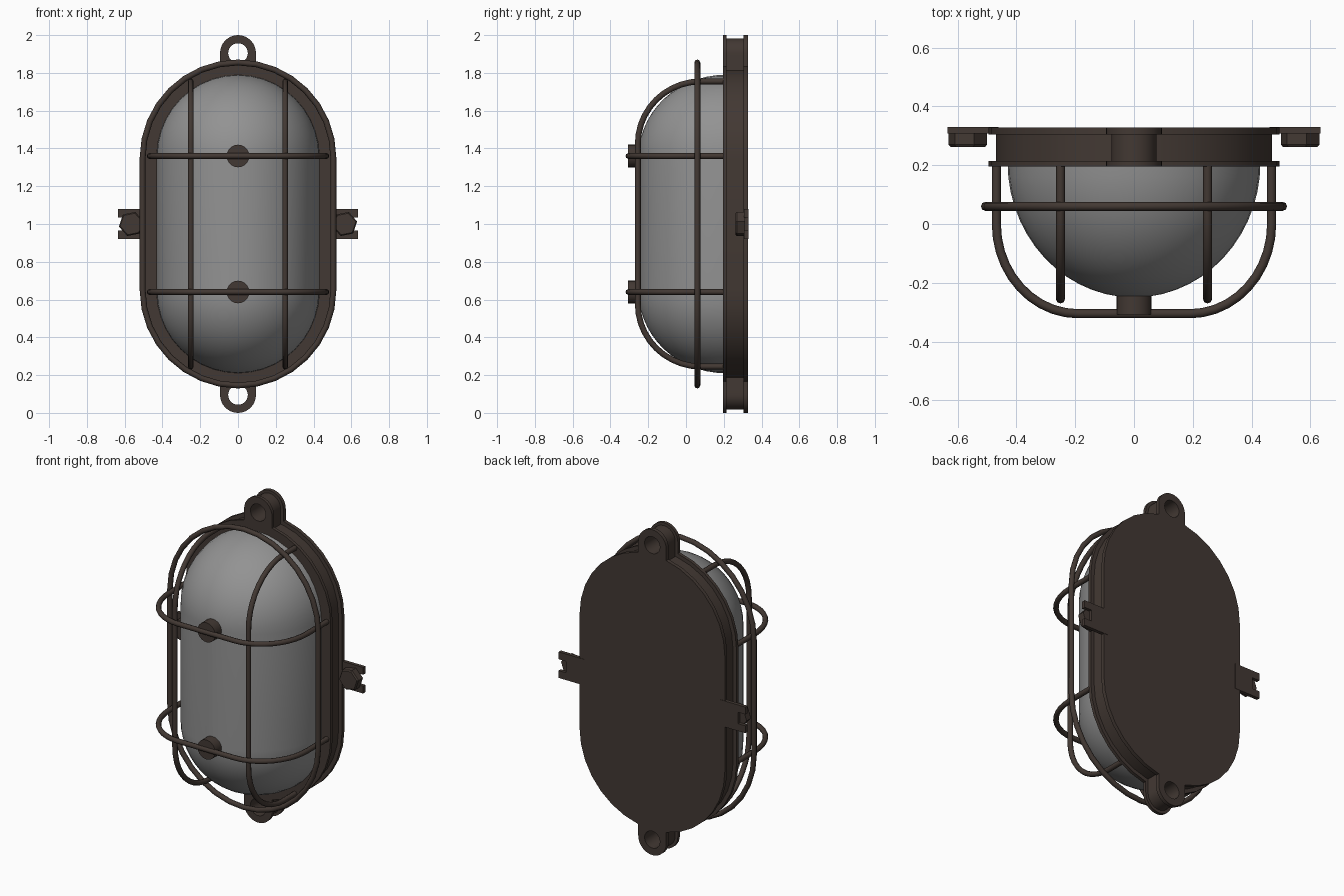
import bpy, bmesh
from math import sin, cos, pi, radians

if "Cube" in bpy.data.objects:
    bpy.data.objects.remove(bpy.data.objects["Cube"])


def material(name, rgb):
    m = bpy.data.materials.new(name)
    m.diffuse_color = (*rgb, 1)
    m.use_nodes = True
    m.node_tree.nodes["Principled BSDF"].inputs["Base Color"].default_value = m.diffuse_color
    return m


METAL = material("dark brown metal", (0.055, 0.040, 0.033))
GLASS = material("grey glass", (0.29, 0.29, 0.29))


def loft(name, loops, mat, closed=False, smooth=35):
    """Skin equal-length loops of 3D points; cap the ends or join them up."""
    bm = bmesh.new()
    rings = [[bm.verts.new(p) for p in loop] for loop in loops]
    n = len(rings[0])
    pairs = list(zip(rings, rings[1:]))
    if closed:
        pairs.append((rings[-1], rings[0]))
    else:
        bm.faces.new(rings[0])
        bm.faces.new(rings[-1])
    for a, b in pairs:
        for i in range(n):
            j = (i + 1) % n
            bm.faces.new((a[i], a[j], b[j], b[i]))
    bmesh.ops.recalc_face_normals(bm, faces=bm.faces)
    me = bpy.data.meshes.new(name)
    bm.to_mesh(me)
    bm.free()
    me.materials.append(mat)
    me.shade_smooth()
    me.set_sharp_from_angle(angle=radians(smooth))
    ob = bpy.data.objects.new(name, me)
    bpy.context.collection.objects.link(ob)
    return ob


def stadium(r, y, half=0.35, n=16):
    """Upright pill outline centred on z = 1."""
    pts = []
    for base, off in ((0, half), (pi, -half)):
        for i in range(n + 1):
            a = base + pi * i / n
            pts.append((r * cos(a), y, 1 + off + r * sin(a)))
    return pts


def circle(cx, cz, r, y, n, turn=0):
    return [(cx + r * cos(turn + 2 * pi * i / n), y,
             cz + r * sin(turn + 2 * pi * i / n)) for i in range(n)]


def wire(name, pts, cyclic=False):
    """Round bar along a path, turned into a mesh."""
    cu = bpy.data.curves.new(name, 'CURVE')
    cu.dimensions = '3D'
    cu.bevel_depth = 0.0155
    cu.bevel_resolution = 2
    cu.use_fill_caps = True
    sp = cu.splines.new('POLY')
    sp.points.add(len(pts) - 1)
    for p, co in zip(sp.points, pts):
        p.co = (*co, 1)
    sp.use_cyclic_u = cyclic
    cu.materials.append(METAL)
    ob = bpy.data.objects.new(name, cu)
    bpy.context.collection.objects.link(ob)
    bpy.ops.object.select_all(action='DESELECT')
    ob.select_set(True)
    bpy.context.view_layer.objects.active = ob
    bpy.ops.object.convert(target='MESH')
    return ob


# Housing: recessed wall between a front flange and a back plate
housing = [(0.432, 0.213), (0.432, 0.195), (0.494, 0.195), (0.494, 0.215),
           (0.47, 0.215), (0.47, 0.305), (0.494, 0.305), (0.494, 0.328)]
loft("housing", [stadium(r, y) for r, y in housing], METAL)

# Glass dome: pill outline shrinking along a quarter ellipse
N = 14
dome = [(max(0.43 * cos(pi / 2 * i / N), 0.002), 0.21 - 0.46 * sin(pi / 2 * i / N))
        for i in range(N + 1)]
loft("glass_dome", [stadium(r, y, 0.36, 20) for r, y in dome], GLASS, smooth=50)


# Hanging lugs at top and bottom, with the same rims as the housing
def lug_outline(r, y, side, n=32):
    pts = []
    for i in range(n):
        c, s = cos(2 * pi * i / n), sin(2 * pi * i / n)
        if s < -1e-6:
            m = max(abs(c), abs(s))
            c, s = c / m, s / m * 0.1 / r
        pts.append((r * c, y, 1 + side * (0.905 + r * s)))
    return pts


def lug_hole(y, side, n=32):
    return [(0.052 * cos(2 * pi * i / n), y, 1 + side * (0.905 + 0.052 * sin(2 * pi * i / n)))
            for i in range(n)]


lug = [(0.095, 0.195), (0.095, 0.215), (0.077, 0.215),
       (0.077, 0.305), (0.095, 0.305), (0.095, 0.328)]
for label, side in (("top", 1), ("bottom", -1)):
    loops = [lug_outline(r, y, side) for r, y in lug]
    loops += [lug_hole(0.328, side), lug_hole(0.195, side)]
    loft(label + "_lug", loops, METAL, closed=True)

# Slotted side tabs with hexagonal bolts
tab = [(0.46, -0.08), (0.635, -0.08), (0.635, -0.035), (0.585, -0.035),
       (0.585, 0.035), (0.635, 0.035), (0.635, 0.08), (0.46, 0.08)]
for label, side in (("right", 1), ("left", -1)):
    loft(label + "_tab", [[(side * x, y, 1 + z) for x, z in tab]
                          for y in (0.308, 0.33)], METAL)
    bolt = [(0.067, 0.312), (0.067, 0.27), (0.06, 0.262)]
    loft(label + "_bolt", [circle(side * 0.565, 1, r, y, 6, 0.2)
                           for r, y in bolt], METAL, smooth=20)

# Cage ring around the dome
wire("cage_ring", stadium(0.505, 0.06), cyclic=True)

# Upright cage bars
A = 10
arc = [pi / 2 * i / A for i in range(A + 1)]
half = [(0.2, 0.755)] + [(0.08 - 0.335 * sin(a), 0.425 + 0.33 * cos(a)) for a in arc]
for label, x in (("right", 0.25), ("left", -0.25)):
    wire(label + "_upright_bar",
         [(x, y, 1 + z) for y, z in half] + [(x, y, 1 - z) for y, z in reversed(half)])

# Cross bars and the round posts holding them off the glass
half = [(0.468, 0.2)] + [(0.19 + 0.278 * cos(a), -0.305 * sin(a)) for a in arc]
for label, z in (("upper", 1.36), ("lower", 0.64)):
    wire(label + "_cross_bar",
         [(x, y, z) for x, y in half] + [(-x, y, z) for x, y in reversed(half)])
    loft(label + "_post", [circle(0, z, 0.06, y, 20) for y in (-0.225, -0.307)], METAL)
